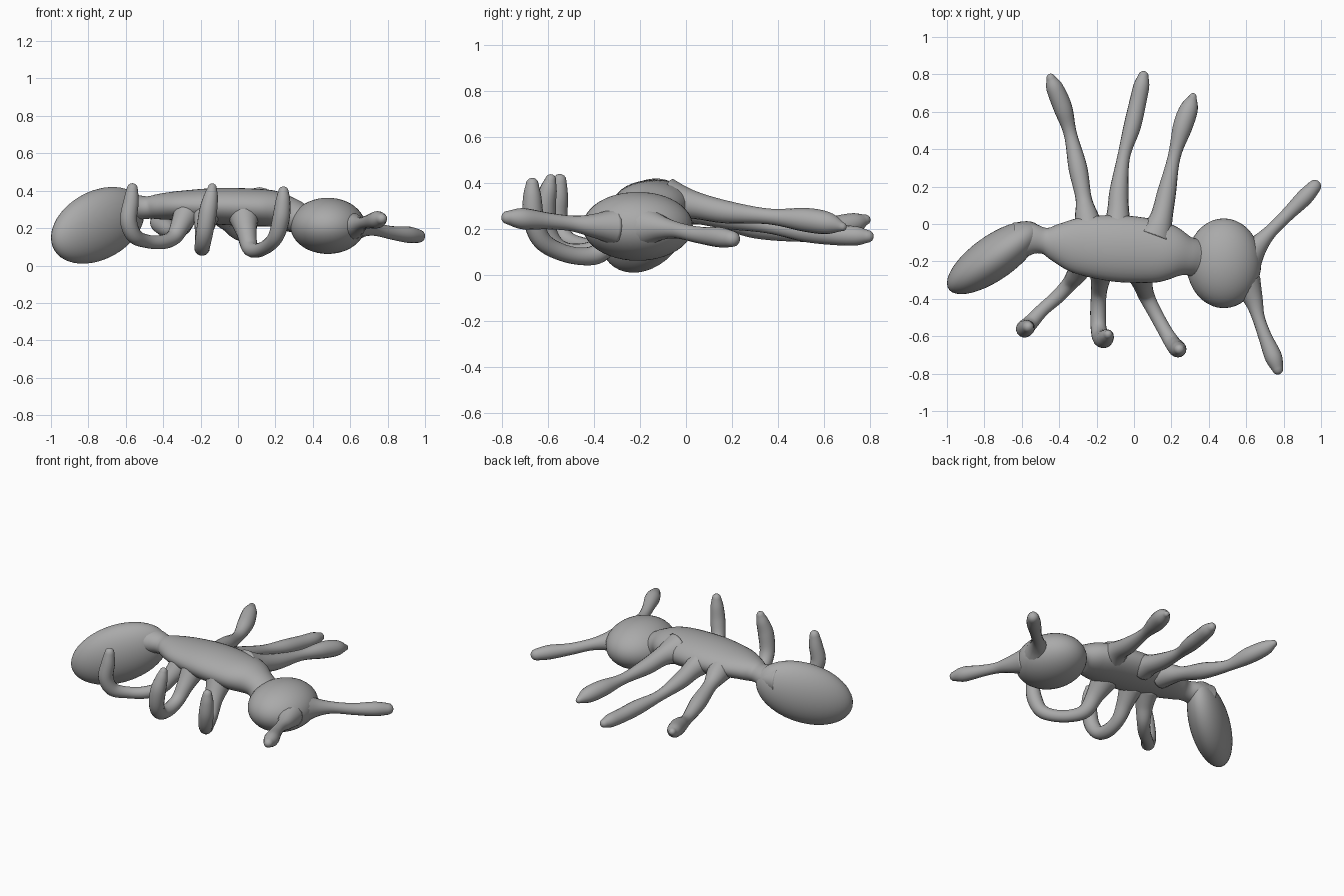
import bpy, bmesh, math
from mathutils import Vector, Matrix

cube = bpy.data.objects.get("Cube")
if cube:
    bpy.data.objects.remove(cube, do_unlink=True)

grey = bpy.data.materials.new("body_grey")
grey.use_nodes = True
GREY = (0.40, 0.40, 0.40, 1.0)
grey.diffuse_color = GREY
grey.node_tree.nodes["Principled BSDF"].inputs["Base Color"].default_value = GREY


def finish(name, bm):
    """Turn a bmesh into a smooth grey object."""
    bmesh.ops.recalc_face_normals(bm, faces=bm.faces[:])
    for f in bm.faces:
        f.smooth = True
    me = bpy.data.meshes.new(name)
    bm.to_mesh(me)
    bm.free()
    me.materials.append(grey)
    ob = bpy.data.objects.new(name, me)
    bpy.context.collection.objects.link(ob)
    return ob


def ellipsoid(name, centre, shape):
    """Unit sphere stretched by a 3x3 matrix."""
    bm = bmesh.new()
    bmesh.ops.create_uvsphere(bm, u_segments=40, v_segments=24, radius=1)
    mat = Matrix.Translation(centre) @ Matrix(shape).to_4x4()
    bmesh.ops.transform(bm, matrix=mat, verts=bm.verts[:])
    return finish(name, bm)


def spline(points, steps):
    """Catmull-Rom through points of any dimension."""
    p = [points[0]] + points + [points[-1]]
    out = []
    for i in range(1, len(p) - 2):
        for s in range(steps):
            t = s / steps
            out.append([0.5 * (2 * b + (c - a) * t + (2 * a - 5 * b + 4 * c - d) * t ** 2
                               + (3 * b - a - 3 * c + d) * t ** 3)
                        for a, b, c, d in zip(*p[i - 1:i + 3])])
    out.append(list(points[-1]))
    return out


def limb(name, points, sides=16, steps=6):
    """Loft rounded sections (x, y, z, half width[, half height]) along a smooth path."""
    path = spline([tuple(p) if len(p) == 5 else (*p, p[3]) for p in points], steps)
    # rounded tip
    x, y, z, w, h = path[-1]
    end = Vector((x, y, z))
    d = (end - Vector(path[-2][:3])).normalized()
    for a in (30, 55, 75, 86):
        a = math.radians(a)
        q = end + d * w * math.sin(a)
        path.append([*q, w * math.cos(a), h * math.cos(a)])
    pos = [Vector(p[:3]) for p in path]
    bm = bmesh.new()
    up, rings = Vector((0, 0, 1)), []
    for i, p in enumerate(path):
        t = (pos[min(i + 1, len(pos) - 1)] - pos[max(i - 1, 0)]).normalized()
        up = (up - t * up.dot(t)).normalized()
        side = up.cross(t)
        ring = []
        for k in range(sides):
            a = 2 * math.pi * k / sides
            ring.append(bm.verts.new(pos[i] + side * p[3] * math.cos(a) + up * p[4] * math.sin(a)))
        rings.append(ring)
    for r0, r1 in zip(rings, rings[1:]):
        for k in range(sides):
            n = (k + 1) % sides
            bm.faces.new((r0[k], r0[n], r1[n], r1[k]))
    bm.faces.new(rings[0])
    bm.faces.new(rings[-1])
    return finish(name, bm)


# Main body masses
ellipsoid("abdomen", (-0.75, -0.18, 0.215),
          ((0.25, 0, 0), (0.136, 0.14, 0), (0.066, 0.008, 0.194)))
ellipsoid("head", (0.48, -0.21, 0.212), ((0.2, 0, 0), (0, 0.24, 0), (0, 0, 0.15)))

# Thorax with narrow waist and neck
limb("thorax", [
    (-0.63, -0.09, 0.31, 0.10, 0.09), (-0.55, -0.08, 0.31, 0.085, 0.07),
    (-0.48, -0.09, 0.31, 0.07, 0.06), (-0.42, -0.10, 0.315, 0.10, 0.068),
    (-0.30, -0.115, 0.32, 0.15, 0.08), (-0.10, -0.13, 0.317, 0.178, 0.098),
    (0.10, -0.145, 0.31, 0.17, 0.10), (0.20, -0.155, 0.302, 0.145, 0.095),
    (0.28, -0.17, 0.28, 0.105, 0.082), (0.33, -0.18, 0.25, 0.105, 0.085),
    (0.40, -0.19, 0.23, 0.13, 0.09)], sides=32)

# Antennae
limb("left_antenna", [
    (0.61, -0.17, 0.21, 0.09), (0.665, -0.11, 0.205, 0.055), (0.73, -0.04, 0.195, 0.036),
    (0.82, 0.05, 0.175, 0.036), (0.91, 0.14, 0.165, 0.044), (0.965, 0.2, 0.157, 0.036)])
limb("right_antenna", [
    (0.60, -0.31, 0.21, 0.08), (0.64, -0.41, 0.215, 0.05), (0.665, -0.5, 0.225, 0.034),
    (0.70, -0.6, 0.235, 0.036), (0.745, -0.71, 0.245, 0.046), (0.768, -0.775, 0.25, 0.03)])

# Outstretched left legs
limb("left_rear_leg", [
    (-0.24, -0.03, 0.30, 0.08), (-0.255, 0.05, 0.28, 0.062), (-0.27, 0.14, 0.25, 0.043),
    (-0.30, 0.30, 0.21, 0.05), (-0.34, 0.48, 0.18, 0.035), (-0.38, 0.62, 0.20, 0.05),
    (-0.425, 0.73, 0.225, 0.045), (-0.445, 0.78, 0.24, 0.024)])
limb("left_middle_leg", [
    (-0.09, -0.02, 0.30, 0.08), (-0.085, 0.06, 0.28, 0.06), (-0.08, 0.18, 0.25, 0.05),
    (-0.055, 0.36, 0.215, 0.034), (-0.01, 0.52, 0.19, 0.046), (0.02, 0.65, 0.175, 0.045),
    (0.04, 0.74, 0.17, 0.042), (0.05, 0.79, 0.168, 0.028)])
limb("left_front_leg", [
    (0.11, -0.07, 0.32, 0.10), (0.145, 0.03, 0.305, 0.062), (0.175, 0.17, 0.275, 0.05),
    (0.215, 0.36, 0.255, 0.034), (0.26, 0.52, 0.24, 0.052), (0.295, 0.62, 0.225, 0.048),
    (0.315, 0.68, 0.21, 0.02)])

# Bent right legs, feet raised
limb("right_rear_leg", [
    (-0.27, -0.20, 0.29, 0.075), (-0.305, -0.265, 0.22, 0.055), (-0.345, -0.32, 0.15, 0.042),
    (-0.41, -0.39, 0.125, 0.038), (-0.49, -0.46, 0.13, 0.036), (-0.555, -0.53, 0.16, 0.042),
    (-0.585, -0.56, 0.24, 0.046), (-0.572, -0.555, 0.34, 0.042), (-0.565, -0.55, 0.41, 0.03)])
limb("right_middle_leg", [
    (-0.17, -0.23, 0.28, 0.075), (-0.18, -0.30, 0.2, 0.052), (-0.188, -0.37, 0.125, 0.042),
    (-0.192, -0.46, 0.095, 0.042), (-0.19, -0.55, 0.11, 0.042), (-0.178, -0.605, 0.18, 0.046),
    (-0.16, -0.615, 0.29, 0.048), (-0.145, -0.60, 0.37, 0.038), (-0.138, -0.59, 0.415, 0.024)])
limb("right_front_leg", [
    (0.03, -0.24, 0.27, 0.085), (0.045, -0.315, 0.18, 0.055), (0.065, -0.38, 0.095, 0.044),
    (0.11, -0.47, 0.082, 0.038), (0.165, -0.57, 0.11, 0.038), (0.205, -0.635, 0.16, 0.042),
    (0.23, -0.665, 0.25, 0.046), (0.24, -0.67, 0.34, 0.04), (0.243, -0.67, 0.395, 0.028)])
